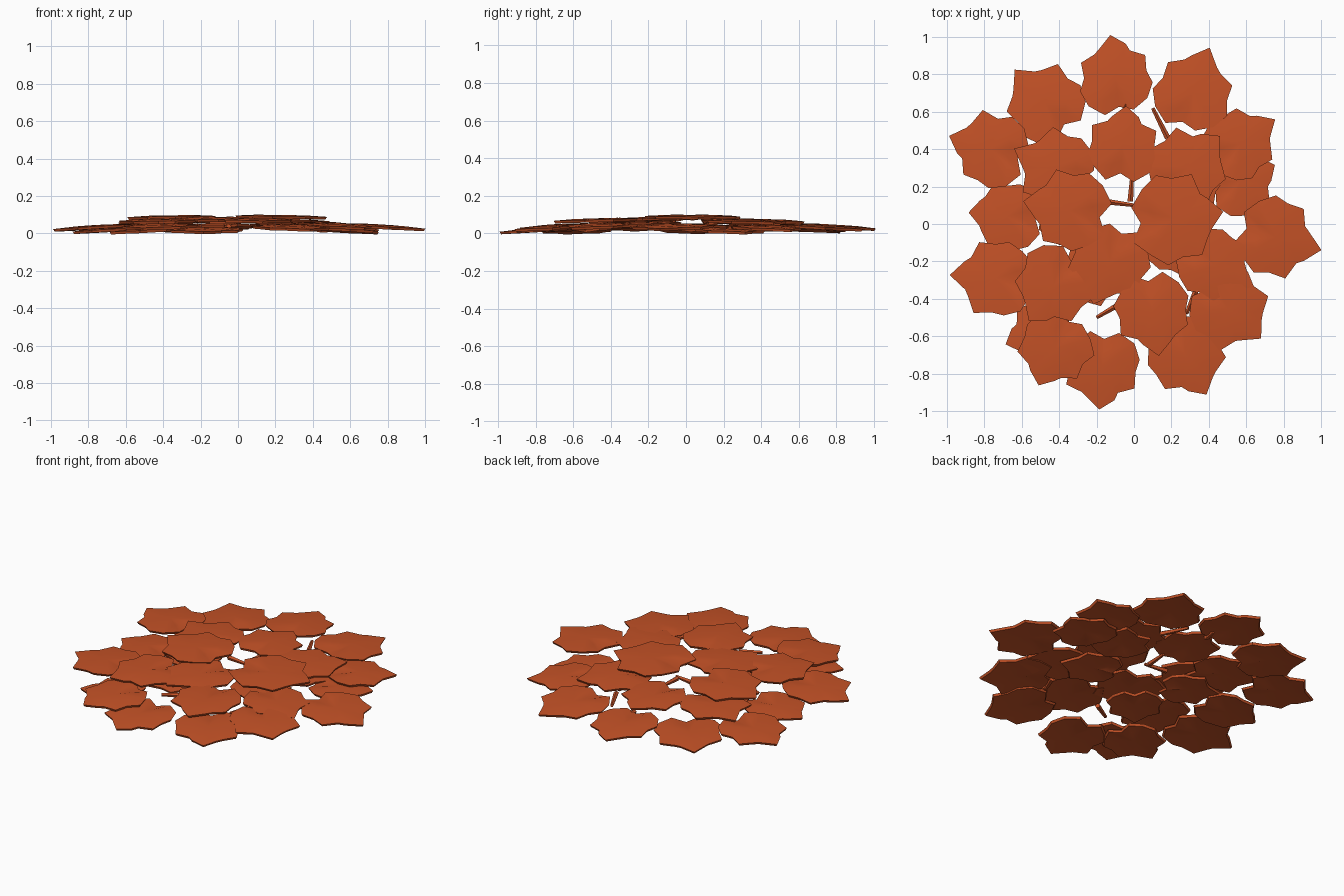
import bpy, math, random
from mathutils import Vector

random.seed(4)
mat = bpy.data.materials.new("autumn orange")
mat.diffuse_color = (0.56, 0.085, 0.02, 1)

# Half outline of a leaf: (along, across), tip to base
HALF = [(0.235, 0.0), (0.165, 0.075), (0.135, 0.10), (0.10, 0.185), (0.01, 0.18),
        (-0.06, 0.205), (-0.14, 0.16), (-0.20, 0.08), (-0.165, 0.0)]
OUT = HALF + [(u, -v) for u, v in HALF[-2:0:-1]]


def leaf(name, x, y, ang, s, z, slope=0.05, w=1.0):
    """Thin closed leaf, crowned in the middle, drooping outward along its tip."""
    a = math.radians(ang)
    c, sn = math.cos(a), math.sin(a)
    verts = []
    n = len(OUT)
    jit = [random.uniform(0.95, 1.05) for _ in OUT]

    def put(u, v, h):
        verts.append((x + u * c - v * sn, y + u * sn + v * c, z + h - slope * u))
    # top rings, then lower rings
    for side, drop, grow in ((1, 0.0, 1.0), (-1, -0.014, 0.96)):
        for k, crown in ((1.0, 0.0), (0.55, 0.006)):
            for (u, v), j in zip(OUT, jit):
                dip = -0.010 if (u < -0.16 and abs(v) < 0.02) else 0.0
                put(u * s * k * j * grow, v * s * k * j * grow * w, drop + crown + dip)
        put(0, 0, drop + 0.006)
    m = 2 * n + 1
    faces = []
    for i in range(n):
        j = (i + 1) % n
        faces += [(j, i, n + i, n + j), (n + j, n + i, 2 * n)]
        faces += [(m + i, m + j, m + n + j, m + n + i), (m + n + i, m + n + j, m + 2 * n)]
        faces.append((i, j, m + j, m + i))
    me = bpy.data.meshes.new(name)
    me.from_pydata(verts, [], [f[::-1] for f in faces])
    me.materials.append(mat)
    ob = bpy.data.objects.new(name, me)
    bpy.context.collection.objects.link(ob)
    # smooth shading on the blades, sharp rim
    bpy.context.view_layer.objects.active = ob
    bpy.ops.object.select_all(action='DESELECT')
    ob.select_set(True)
    bpy.ops.object.shade_smooth_by_angle(angle=math.radians(30))
    return ob


# x, y, heading, scale, height
OUTER = [(-0.10, 0.79, 97, 0.97, 0.040), (0.32, 0.71, 70, 1.02, 0.038),
         (0.57, 0.43, 35, 0.92, 0.034), (0.57, 0.23, 25, 0.9, 0.020),
         (0.76, -0.07, -16, 1.03, 0.040), (0.51, -0.46, -42, 1.02, 0.045),
         (0.28, -0.71, -62, 1.02, 0.036), (-0.17, -0.77, -94, 0.97, 0.022),
         (-0.42, -0.67, -115, 0.95, 0.042), (-0.49, -0.58, -162, 0.88, 0.020),
         (-0.74, -0.29, 176, 1.0, 0.038), (-0.68, 0.04, 174, 0.9, 0.022),
         (-0.77, 0.40, 162, 0.98, 0.036), (-0.48, 0.65, 132, 1.0, 0.028)]
INNER = [(-0.42, 0.30, 155, 1.0, 0.066), (-0.06, 0.42, 85, 0.92, 0.070),
         (0.29, 0.30, 45, 1.03, 0.068), (0.43, -0.22, -30, 0.95, 0.055),
         (0.10, -0.47, -82, 0.98, 0.074), (-0.43, -0.33, -125, 1.0, 0.070),
         (-0.13, -0.21, -112, 1.02, 0.080)]
TOP = [(0.22, 0.03, 8, 1.15, 0.092), (-0.35, 0.07, 168, 1.05, 0.090)]
UNDER = [(0.24, -0.10, -20, 0.85, 0.045), (0.30, 0.24, 60, 0.85, 0.035),
         (-0.36, 0.06, 150, 0.8, 0.045), (-0.24, -0.28, -130, 0.8, 0.040)]

for nm, rows, slope in (("outer_leaf", OUTER, 0.06), ("inner_leaf", INNER, 0.03),
                        ("top_leaf", TOP, 0.015), ("under_leaf", UNDER, 0.03)):
    for i, r in enumerate(rows):
        leaf(f"{nm}_{i + 1}", *r, slope=slope)

# Short stems peeking through the gaps
STEMS = [(-0.15, 0.12, 0.0, 0.10, 0.06), (-0.02, 0.12, -0.01, 0.26, 0.06),
         (-0.05, 0.60, -0.04, 0.68, 0.035), (0.18, 0.46, 0.10, 0.62, 0.04),
         (-0.08, -0.43, -0.20, -0.50, 0.04), (0.33, -0.36, 0.28, -0.48, 0.04)]
for i, (x0, y0, x1, y1, z) in enumerate(STEMS):
    d = Vector((x1 - x0, y1 - y0, 0))
    bpy.ops.mesh.primitive_cone_add(vertices=5, radius1=0.016, radius2=0.010, depth=d.length,
                                    location=((x0 + x1) / 2, (y0 + y1) / 2, z))
    o = bpy.context.object
    o.rotation_mode = 'QUATERNION'
    o.rotation_quaternion = d.to_track_quat('Z', 'Y')
    o.name = f"stem_{i + 1}"
    o.data.materials.append(mat)
